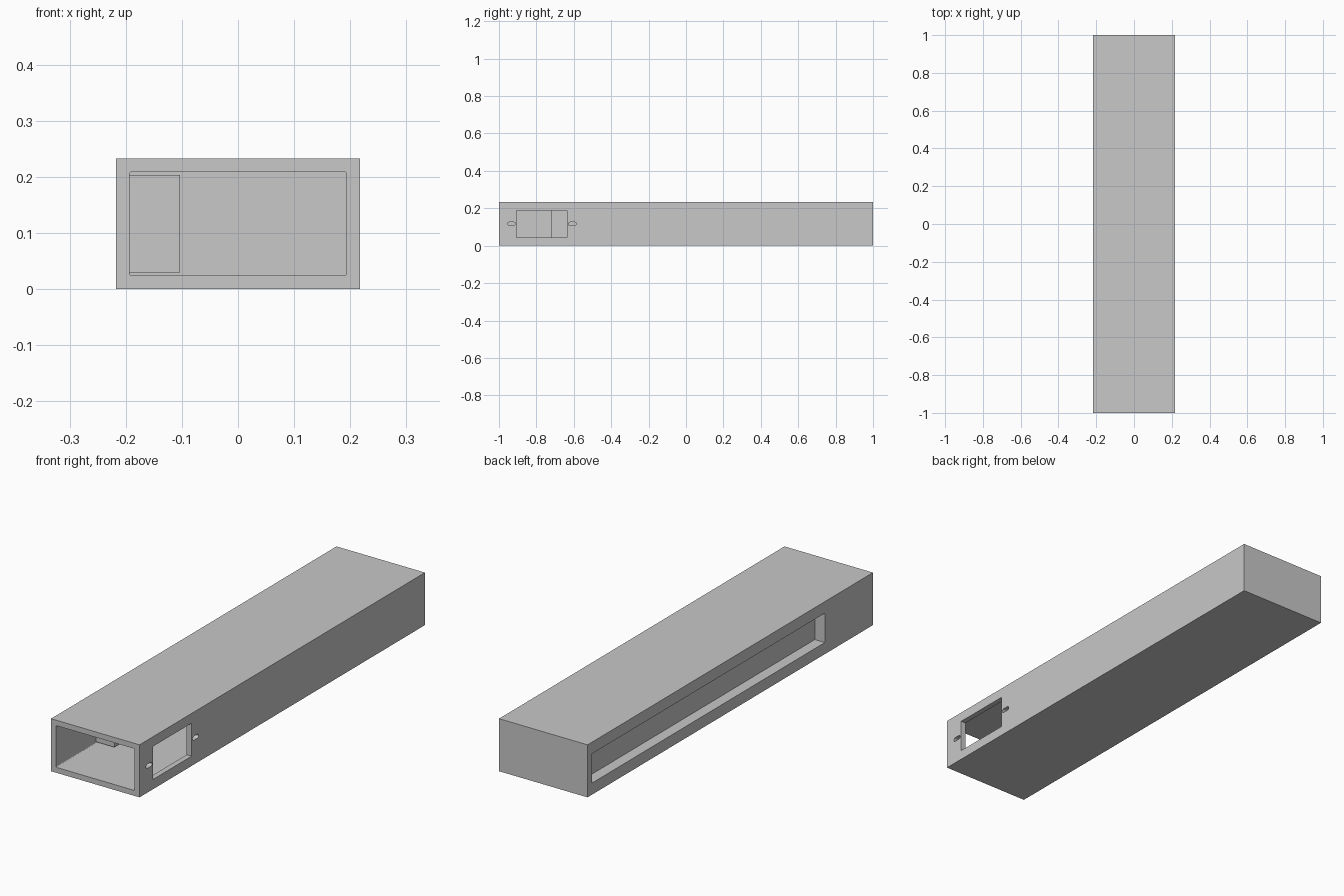
import bpy, bmesh

default = bpy.data.objects.get("Cube")
if default:
    bpy.data.objects.remove(default, do_unlink=True)

grey = bpy.data.materials.new("plain_grey")
grey.use_nodes = True
colour = (0.58, 0.58, 0.58, 1)
grey.diffuse_color = colour
grey.node_tree.nodes["Principled BSDF"].inputs["Base Color"].default_value = colour


def box(name, xs, ys, zs, round_axis=None, radius=0.0, segments=4):
    """Box from its ranges; edges along round_axis may be rounded."""
    ranges = (xs, ys, zs)
    bm = bmesh.new()
    bmesh.ops.create_cube(bm, size=1)
    for v in bm.verts:
        for i, (lo, hi) in enumerate(ranges):
            v.co[i] = hi if v.co[i] > 0 else lo
    if round_axis is not None:
        edges = [e for e in bm.edges
                 if abs((e.verts[0].co - e.verts[1].co)[round_axis]) > 1e-5]
        bmesh.ops.bevel(bm, geom=edges, offset=radius, segments=segments,
                        profile=0.5, affect='EDGES')
    bmesh.ops.recalc_face_normals(bm, faces=bm.faces)
    mesh = bpy.data.meshes.new(name)
    bm.to_mesh(mesh)
    bm.free()
    mesh.materials.append(grey)
    obj = bpy.data.objects.new(name, mesh)
    bpy.context.collection.objects.link(obj)
    return obj


def cut(target, cutters):
    """Subtract each cutter from the target."""
    bpy.context.view_layer.objects.active = target
    for cutter in cutters:
        cutter.hide_render = True
        mod = target.modifiers.new(cutter.name, 'BOOLEAN')
        mod.operation = 'DIFFERENCE'
        mod.solver = 'EXACT'
        mod.object = cutter
        bpy.ops.object.modifier_apply(modifier=mod.name)


half_width, height, wall = 0.217, 0.233, 0.024
inner = half_width - wall
back = 1 - wall
mid = height / 2

# Outer case, and the housing for the side recess along its inner wall
case = box("case", (-half_width, half_width), (-1, 1), (0, height))
housing = box("recess_housing", (-inner, -0.103), (-0.72, back), (0.03, 0.203))

# Hollow inside, open at the front
cavity = box("cavity_cutter", (-inner, inner), (-1.1, back),
             (wall, height - wall), 1, 0.004)

# Socket window with a screw slot at each end
through = (0.15, 0.3)
window = box("window_cutter", through, (-0.905, -0.635), (mid - 0.073, mid + 0.073))
screw_slots = [box("screw_slot_cutter", through, (y - 0.021, y + 0.021),
                   (mid - 0.009, mid + 0.009), 0, 0.0088)
               for y in (-0.933, -0.607)]

# Long shallow recess on the other side
recess = box("recess_cutter", (-0.3, -0.168), (-0.663, 0.97), (mid - 0.065, mid + 0.065))

cut(case, [cavity, window, *screw_slots, recess])
cut(housing, [recess])
for cutter in [cavity, window, *screw_slots, recess]:
    bpy.data.objects.remove(cutter, do_unlink=True)
